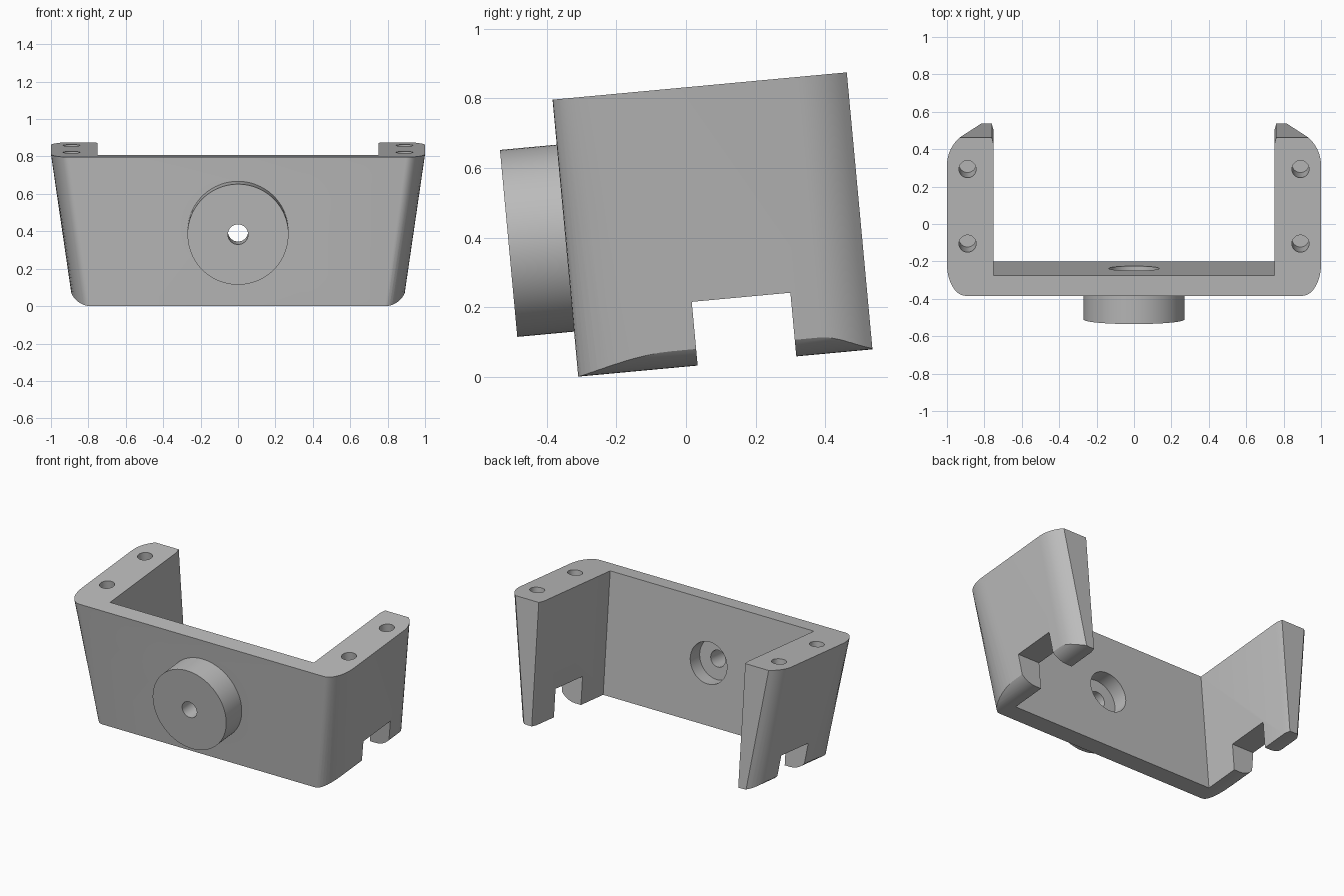
import bpy
import bmesh
import math
from mathutils import Matrix, Vector

if "Cube" in bpy.data.objects:
    bpy.data.objects.remove(bpy.data.objects["Cube"], do_unlink=True)

TILT = math.radians(5.3)
HEIGHT, DEPTH, INNER = 0.8, 0.85, 0.75
HALF_TOP, HALF_BOTTOM = 1.0, 0.885


def loft(name, rings):
    """Solid skinned between two matching closed outlines."""
    bm = bmesh.new()
    a, b = [[bm.verts.new(p) for p in ring] for ring in rings]
    bm.faces.new(a)
    bm.faces.new(b)
    for i in range(len(a)):
        j = (i + 1) % len(a)
        bm.faces.new((a[i], a[j], b[j], b[i]))
    bmesh.ops.recalc_face_normals(bm, faces=bm.faces)
    mesh = bpy.data.meshes.new(name)
    bm.to_mesh(mesh)
    bm.free()
    obj = bpy.data.objects.new(name, mesh)
    bpy.context.collection.objects.link(obj)
    return obj


def cylinder(name, radius, start, end, sides=64):
    start, end = Vector(start), Vector(end)
    turn = (end - start).to_track_quat('Z', 'Y')
    angles = [2 * math.pi * i / sides for i in range(sides)]
    ring = [turn @ Vector((radius * math.cos(t), radius * math.sin(t), 0)) for t in angles]
    return loft(name, [[p + c for p in ring] for c in (start, end)])


def combine(body, other, operation):
    mod = body.modifiers.new("combine", 'BOOLEAN')
    mod.operation = operation
    mod.solver = 'EXACT'
    mod.object = other
    bpy.context.view_layer.objects.active = body
    bpy.ops.object.modifier_apply(modifier=mod.name)
    bpy.data.objects.remove(other, do_unlink=True)


def mirrored(side):
    """Close a right-hand half outline with its mirror image."""
    return side + [(-x, y) for x, y in reversed(side)]


def plan(half, reach):
    """Rounded plan outline; reach is how far the front rounding runs back."""
    side = []
    for i in range(13):
        t = math.pi / 2 * i / 12
        side.append((half - 0.1 + 0.1 * math.sin(t), reach * (1 - math.cos(t))))
    radius = 0.2
    for i in range(9):
        d = 0.15 * i / 8
        side.append((half - radius + math.sqrt(radius ** 2 - d ** 2), DEPTH - 0.15 + d))
    return mirrored(side)


# Drafted body with rounded upright corners
bracket = loft("mounting_bracket", [
    [(x, y, 0) for x, y in plan(HALF_BOTTOM, 0.28)],
    [(x, y, HEIGHT) for x, y in plan(HALF_TOP, 0.17)],
])

# Rounded lower outer edges
r = 0.133
section = [(0.79 + r * math.sin(t), r * (1 - math.cos(t)))
           for t in (math.radians(7.5 * i) for i in range(11))]
section = mirrored(section + [(1.2, 0.3), (1.2, 1)])
combine(bracket, loft("edge_profile", [[(x, y, z) for x, z in section] for y in (-0.5, 1.5)]),
        'INTERSECT')

# Open interior with a small chamfer at the rear inner edges
opening = mirrored([(INNER, 0.11), (INNER, 0.81), (INNER + 0.01, DEPTH), (INNER + 0.01, 1)])
combine(bracket, loft("interior_cutter", [[(x, y, z) for x, y in opening] for z in (-1, 2)]),
        'DIFFERENCE')

# Notches under both side walls
notch = [(0.345, -0.2), (0.63, -0.2), (0.63, 0.184), (0.345, 0.184)]
combine(bracket, loft("notch_cutter", [[(x, y, z) for y, z in notch] for x in (-1.5, 1.5)]),
        'DIFFERENCE')

# Front boss, rear counterbore and through hole
mid = HEIGHT / 2
combine(bracket, cylinder("boss", 0.27, (0, -0.164, mid), (0, 0.05, mid), 96), 'UNION')
combine(bracket, cylinder("counterbore", 0.135, (0, 0.01, mid), (0, 0.3, mid)), 'DIFFERENCE')
combine(bracket, cylinder("through_hole", 0.054, (0, -0.4, mid), (0, 0.3, mid), 48), 'DIFFERENCE')

# Blind screw holes in the top of each side wall
for x in (-0.89, 0.89):
    for y in (0.28, 0.68):
        combine(bracket, cylinder("screw_hole", 0.046, (x, y, HEIGHT - 0.3), (x, y, 1), 32),
                'DIFFERENCE')

# Lean the bracket back and stand it on its front lower edge
bracket.data.transform(Matrix.Translation((0, -0.31, 0)) @ Matrix.Rotation(TILT, 4, 'X'))

grey = bpy.data.materials.new("plain_grey")
grey.use_nodes = True
colour = (0.5, 0.5, 0.5, 1)
grey.diffuse_color = colour
grey.node_tree.nodes["Principled BSDF"].inputs["Base Color"].default_value = colour
bracket.data.materials.clear()
bracket.data.materials.append(grey)
for poly in bracket.data.polygons:
    poly.material_index = 0

bpy.ops.object.select_all(action='DESELECT')
bracket.select_set(True)
bpy.context.view_layer.objects.active = bracket
bpy.ops.object.shade_smooth_by_angle(angle=math.radians(25))
